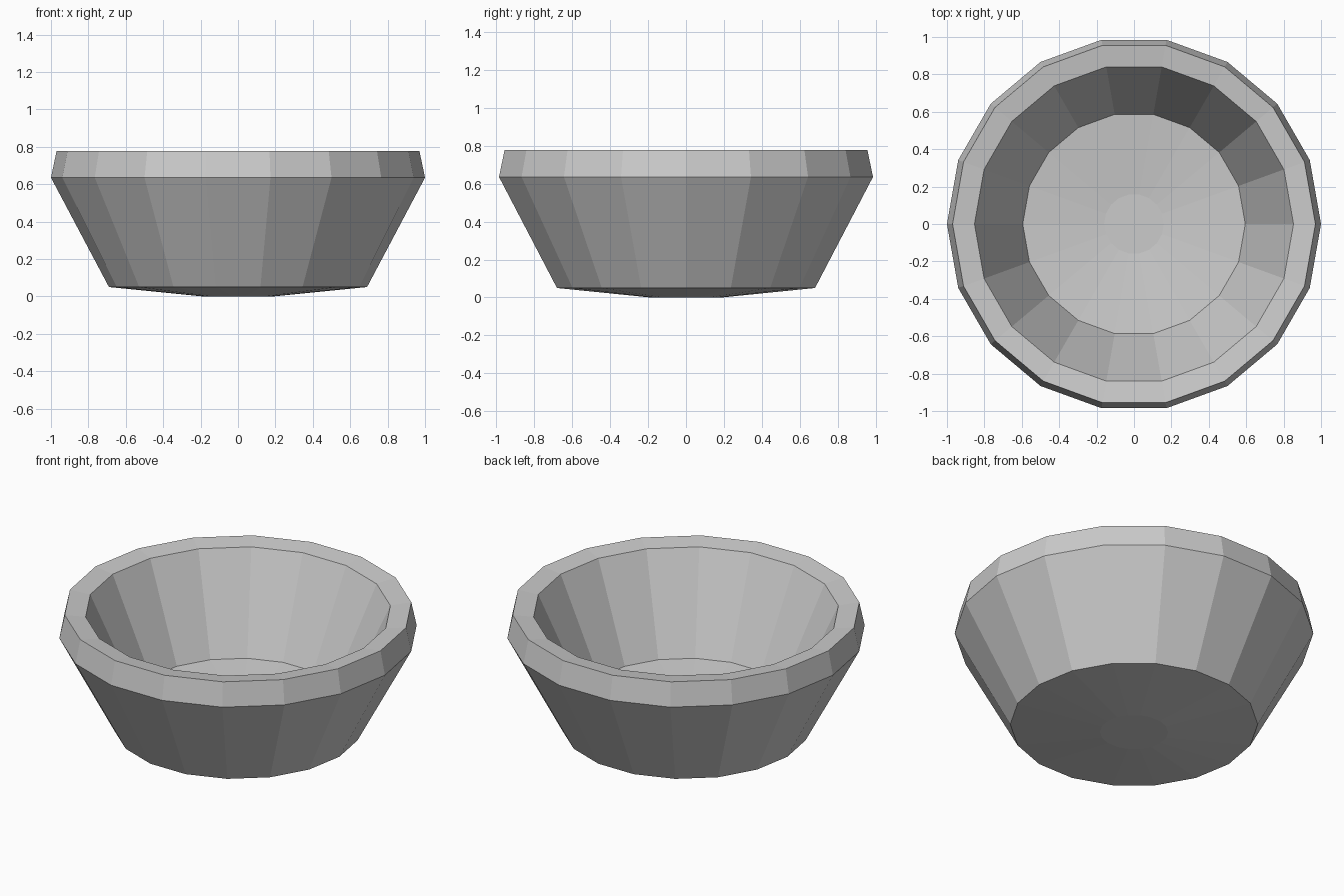
import bpy, bmesh
from math import cos, sin, tau

if "Cube" in bpy.data.objects:
    bpy.data.objects.remove(bpy.data.objects["Cube"])

SIDES = 18

# Bowl wall profile (radius, height): outside base, up over the rim, down to the inside floor
profile = [(0.19, 0.0), (0.69, 0.05), (1.0, 0.635), (0.97, 0.777),
           (0.853, 0.761), (0.595, 0.195), (0.16, 0.15)]

bm = bmesh.new()
rings = [[bm.verts.new((r * cos(tau * i / SIDES), r * sin(tau * i / SIDES), z))
          for i in range(SIDES)] for r, z in profile]

# Walls between neighbouring rings
for low, high in zip(rings, rings[1:]):
    for i in range(SIDES):
        j = (i + 1) % SIDES
        bm.faces.new((low[i], low[j], high[j], high[i]))

# Flat discs under the base and at the middle of the floor
bm.faces.new(rings[0][::-1])
bm.faces.new(rings[-1])
bmesh.ops.recalc_face_normals(bm, faces=bm.faces)

mesh = bpy.data.meshes.new("bowl")
bm.to_mesh(mesh)
bm.free()
bowl = bpy.data.objects.new("bowl", mesh)
bpy.context.collection.objects.link(bowl)
